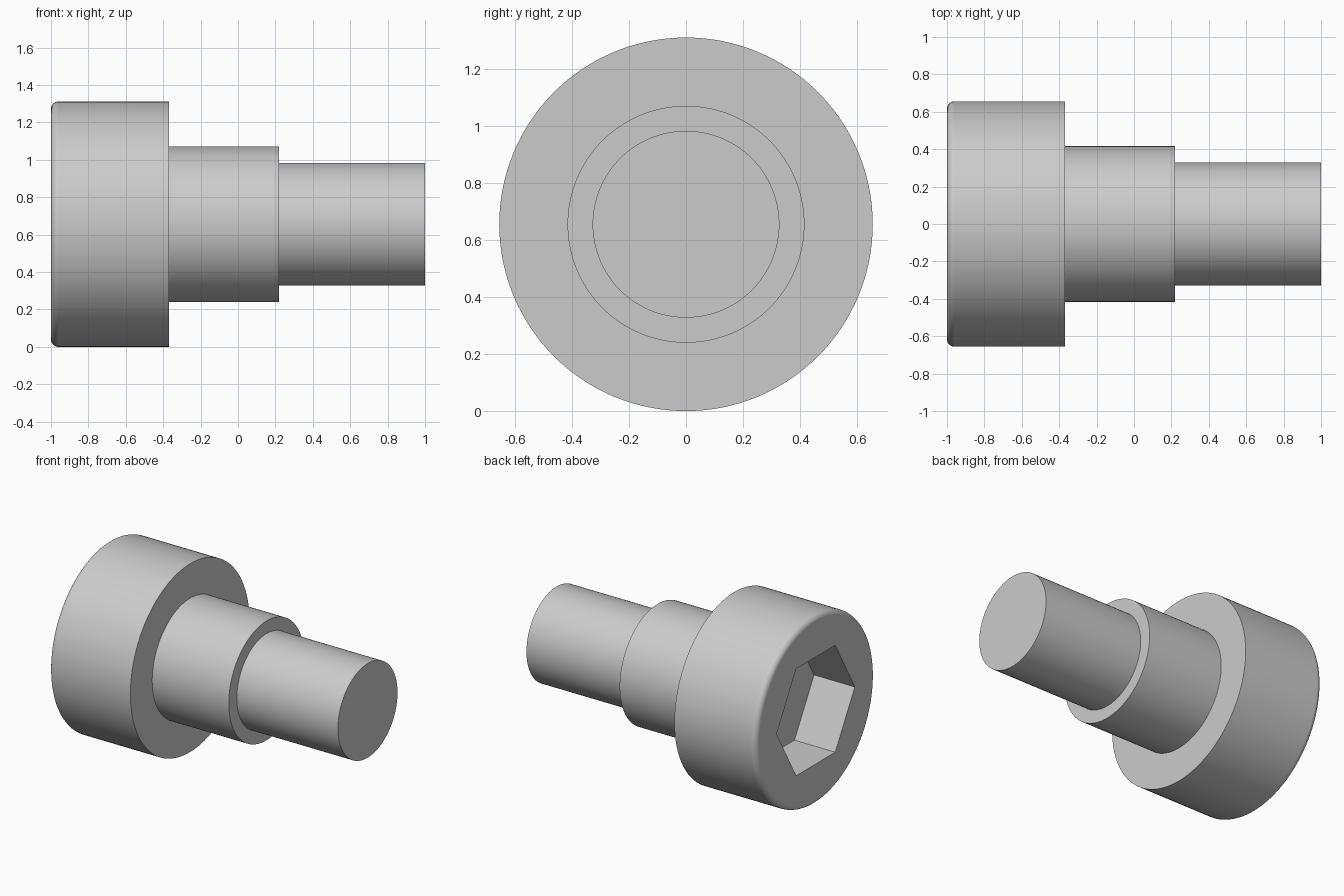
import bpy
import bmesh
import math
from mathutils import Matrix, Vector

SEGMENTS = 128
HEAD_R, SHOULDER_R, SHAFT_R = 0.656, 0.416, 0.328
HEAD_X, SHOULDER_X = -0.37, 0.22
FILLET = 0.04
SOCKET_R, SOCKET_DEPTH = 0.43, 0.314
AXIS_Z = HEAD_R

cube = bpy.data.objects.get("Cube")
if cube:
    bpy.data.objects.remove(cube, do_unlink=True)

# Single steel colour
steel = bpy.data.materials.new("steel_grey")
steel.use_nodes = True
colour = (0.6, 0.6, 0.6, 1.0)
steel.diffuse_color = colour
steel.node_tree.nodes["Principled BSDF"].inputs["Base Color"].default_value = colour


def add_object(name, bm):
    bmesh.ops.recalc_face_normals(bm, faces=bm.faces)
    mesh = bpy.data.meshes.new(name)
    bm.to_mesh(mesh)
    bm.free()
    mesh.materials.append(steel)
    obj = bpy.data.objects.new(name, mesh)
    bpy.context.collection.objects.link(obj)
    return obj


def lathe(name, profile):
    """Turn an (x, radius) profile around the long axis."""
    bm = bmesh.new()
    verts = [bm.verts.new((x, 0, AXIS_Z + r)) for x, r in profile]
    edges = [bm.edges.new(pair) for pair in zip(verts, verts[1:])]
    bmesh.ops.spin(bm, geom=verts + edges, cent=(0, 0, AXIS_Z), axis=(1, 0, 0),
                   angle=math.tau, steps=SEGMENTS, use_merge=False)
    bmesh.ops.remove_doubles(bm, verts=bm.verts, dist=1e-5)
    return add_object(name, bm)


# Turned body: rounded head, shoulder and shaft
steps = 8
arc = [math.pi / 2 * i / steps for i in range(steps + 1)]
rounded = [(-1 + FILLET * (1 - math.sin(a)), HEAD_R - FILLET * (1 - math.cos(a)))
           for a in reversed(arc)]
profile = [(-1, 0)] + rounded + [
    (HEAD_X, HEAD_R), (HEAD_X, SHOULDER_R),
    (SHOULDER_X, SHOULDER_R), (SHOULDER_X, SHAFT_R),
    (1, SHAFT_R), (1, 0)]
body = lathe("shoulder_screw", profile)

# Hexagonal socket cutter, corners pointing sideways
bm = bmesh.new()
place = Matrix.Translation(Vector((-1, 0, AXIS_Z))) @ Matrix.Rotation(math.pi / 2, 4, "Y")
bmesh.ops.create_cone(bm, cap_ends=True, segments=6, radius1=SOCKET_R,
                      radius2=SOCKET_R, depth=2 * SOCKET_DEPTH)
first = max(bm.verts, key=lambda v: v.co.y).co
turn = math.pi / 2 - math.atan2(first.y, first.x)
bmesh.ops.transform(bm, matrix=place @ Matrix.Rotation(turn, 4, "Z"), verts=bm.verts)
cutter = add_object("socket_cutter", bm)
cutter.hide_render = True

# Cut the socket, then drop the cutter
bpy.ops.object.select_all(action="DESELECT")
body.select_set(True)
bpy.context.view_layer.objects.active = body
cut = body.modifiers.new("hex_socket", "BOOLEAN")
cut.operation = "DIFFERENCE"
cut.solver = "EXACT"
cut.object = cutter
bpy.ops.object.modifier_apply(modifier=cut.name)
bpy.data.objects.remove(cutter, do_unlink=True)

# Smooth round walls, crisp edges and flat ends
bpy.ops.object.shade_smooth_by_angle(angle=math.radians(30))
weighted = body.modifiers.new("flat_ends", "WEIGHTED_NORMAL")
weighted.keep_sharp = True
